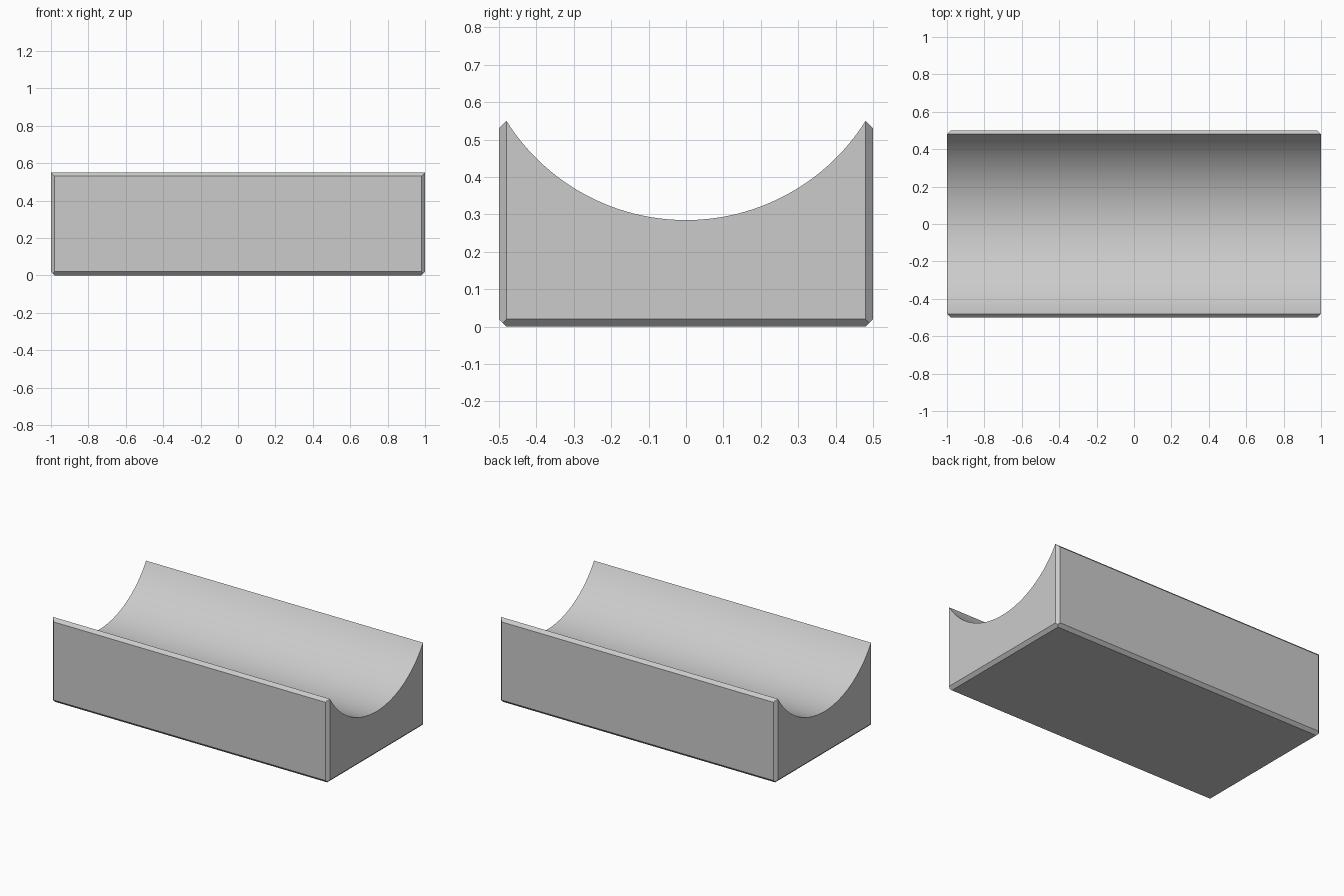
import bpy, bmesh, math
from mathutils import Vector

cube = bpy.data.objects.get("Cube")
if cube:
    bpy.data.objects.remove(cube, do_unlink=True)

HALF_X, HALF_Y, HEIGHT, CHAMFER = 1.0, 0.5, 0.55, 0.02
GROOVE_BOTTOM, SEGMENTS = 0.285, 64

# Light grey material
grey = bpy.data.materials.new("light grey")
grey.use_nodes = True
grey.diffuse_color = (0.6, 0.6, 0.6, 1)
grey.node_tree.nodes["Principled BSDF"].inputs["Base Color"].default_value = (0.6, 0.6, 0.6, 1)

# End profile: chamfered block with a circular groove between the two rims
rim = HALF_Y - CHAMFER
depth = HEIGHT - GROOVE_BOTTOM
radius = (rim ** 2 + depth ** 2) / (2 * depth)
half_angle = math.asin(rim / radius)
profile = [(-HALF_Y, HEIGHT - CHAMFER), (-HALF_Y, CHAMFER), (-rim, 0),
           (rim, 0), (HALF_Y, CHAMFER), (HALF_Y, HEIGHT - CHAMFER)]
for i in range(SEGMENTS + 1):
    a = half_angle * (1 - 2 * i / SEGMENTS)
    profile.append((radius * math.sin(a), GROOVE_BOTTOM + radius * (1 - math.cos(a))))

# Extrude the profile along the length
bm = bmesh.new()
end = bm.faces.new([bm.verts.new((-HALF_X, y, z)) for y, z in profile])
extruded = bmesh.ops.extrude_face_region(bm, geom=[end])["geom"]
bmesh.ops.translate(bm, vec=(2 * HALF_X, 0, 0),
                    verts=[v for v in extruded if isinstance(v, bmesh.types.BMVert)])


def chamfer(point, normal):
    """Slice off everything beyond the plane and close the cut."""
    geom = bm.verts[:] + bm.edges[:] + bm.faces[:]
    cut = bmesh.ops.bisect_plane(bm, geom=geom, dist=1e-5, plane_co=point,
                                 plane_no=Vector(normal).normalized(), clear_outer=True)
    edges = [e for e in cut["geom_cut"] if isinstance(e, bmesh.types.BMEdge) and e.is_boundary]
    bmesh.ops.holes_fill(bm, edges=edges, sides=0)


# Chamfer the upright corners and the bottom edges of both ends
for sx in (-1, 1):
    for sy in (-1, 1):
        chamfer((sx * HALF_X, sy * rim, 0), (sx, sy, 0))
    chamfer((sx * HALF_X, 0, CHAMFER), (sx, 0, -1))
bmesh.ops.recalc_face_normals(bm, faces=bm.faces)

mesh = bpy.data.meshes.new("grooved_block")
bm.to_mesh(mesh)
bm.free()
mesh.materials.append(grey)
block = bpy.data.objects.new("grooved_block", mesh)
bpy.context.collection.objects.link(block)

# Smooth groove, sharp edges elsewhere
bpy.ops.object.select_all(action='DESELECT')
block.select_set(True)
bpy.context.view_layer.objects.active = block
bpy.ops.object.shade_smooth_by_angle(angle=math.radians(20))
